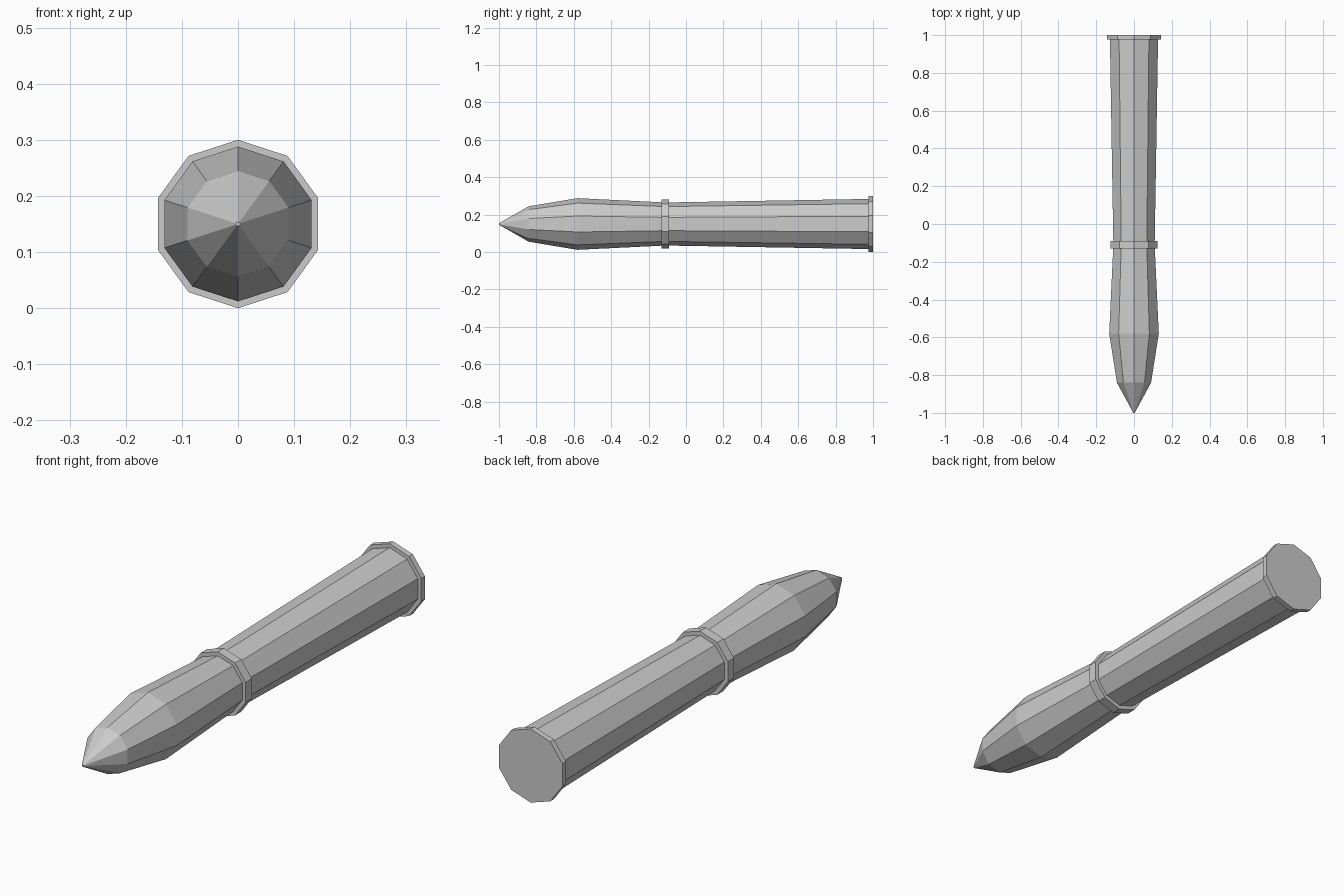
import bpy, bmesh, math

SIDES = 10
AXIS_Z = 0.15

if "Cube" in bpy.data.objects:
    bpy.data.objects.remove(bpy.data.objects["Cube"], do_unlink=True)

grey = bpy.data.materials.new("plain grey")
grey.use_nodes = True
colour = (0.6, 0.6, 0.6, 1)
grey.diffuse_color = colour
grey.node_tree.nodes["Principled BSDF"].inputs["Base Color"].default_value = colour


def lathe(name, profile):
    """Closed ten-sided solid along y from (y, radius) pairs, front to back."""
    bm = bmesh.new()
    rings = []
    for y, r in profile:
        angles = [math.tau * i / SIDES for i in range(SIDES)]
        rings.append([bm.verts.new((r * math.sin(a), y, AXIS_Z + r * math.cos(a)))
                      for a in angles])
    for a, b in zip(rings, rings[1:]):
        for i in range(SIDES):
            j = (i + 1) % SIDES
            bm.faces.new((a[i], a[j], b[j], b[i]))
    bm.faces.new(rings[0])
    bm.faces.new(rings[-1])
    bmesh.ops.recalc_face_normals(bm, faces=bm.faces)
    mesh = bpy.data.meshes.new(name)
    bm.to_mesh(mesh)
    bm.free()
    mesh.materials.append(grey)
    obj = bpy.data.objects.new(name, mesh)
    bpy.context.collection.objects.link(obj)
    return obj


# Pointed head, swelling and then narrowing to the collar
lathe("pointed_head", [(-1, 0.004), (-0.84, 0.095), (-0.58, 0.138), (-0.11, 0.115)])
# Long shaft widening towards the back
lathe("shaft", [(-0.11, 0.115), (0.98, 0.134)])
# Raised bands
lathe("middle_collar", [(-0.13, 0.132), (-0.09, 0.132)])
lathe("end_cap", [(0.976, 0.15), (1, 0.15)])
